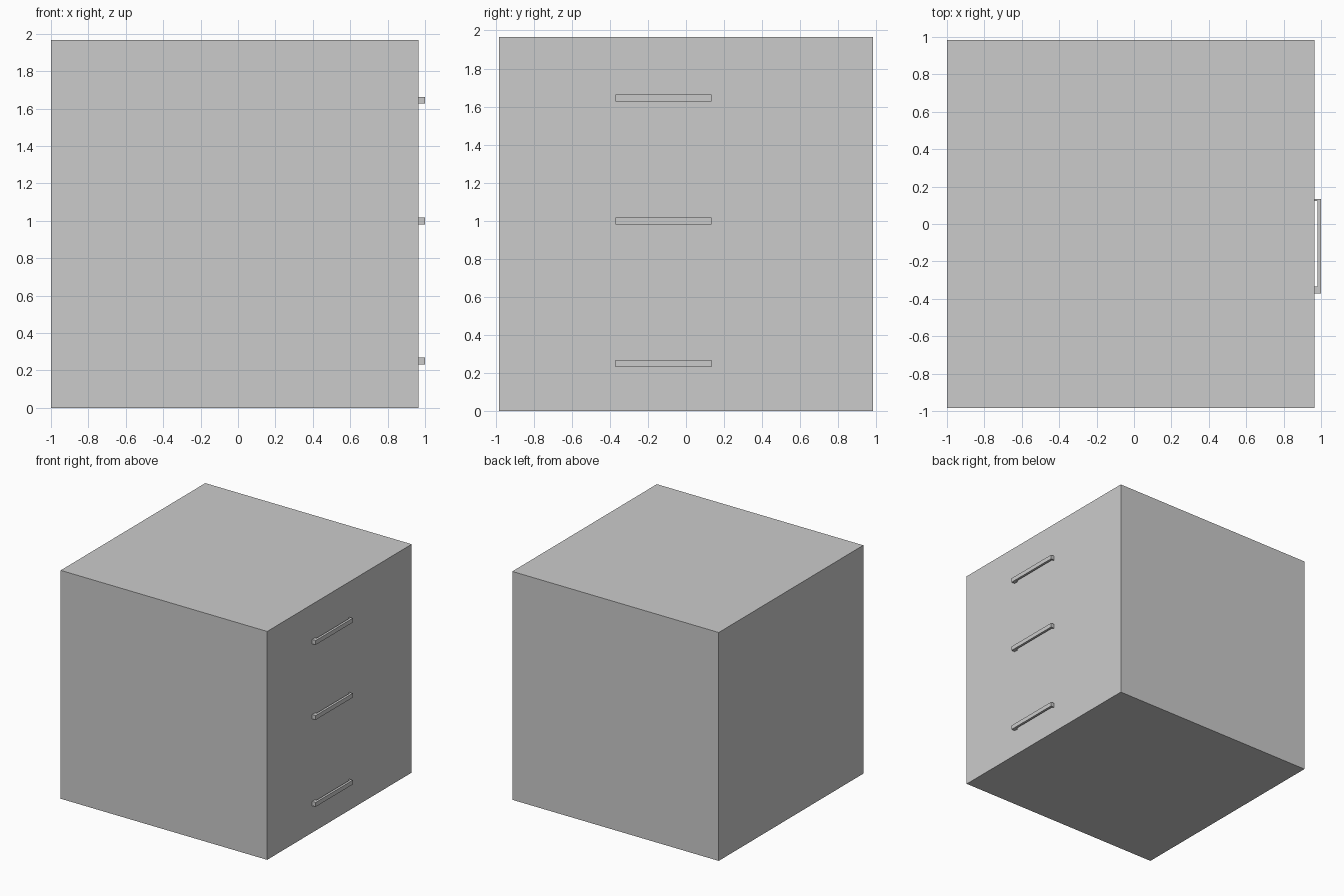
import bpy, bmesh

if "Cube" in bpy.data.objects:
    bpy.data.objects.remove(bpy.data.objects["Cube"])

FRONT_X = 0.966   # drawer face carrying the handles


def make_object(name, bm):
    bmesh.ops.recalc_face_normals(bm, faces=bm.faces)
    mesh = bpy.data.meshes.new(name)
    bm.to_mesh(mesh)
    bm.free()
    obj = bpy.data.objects.new(name, mesh)
    bpy.context.collection.objects.link(obj)
    return obj


def extrude_profile(name, points, z, height):
    bm = bmesh.new()
    face = bm.faces.new([bm.verts.new((x, y, z)) for x, y in points])
    top = bmesh.ops.extrude_face_region(bm, geom=[face])["geom"]
    verts = [g for g in top if isinstance(g, bmesh.types.BMVert)]
    bmesh.ops.translate(bm, verts=verts, vec=(0, 0, height))
    return make_object(name, bm)


# Cabinet body
extrude_profile("cabinet_body",
                [(-1, -0.983), (FRONT_X, -0.983), (FRONT_X, 0.983), (-1, 0.983)],
                0, 1.966)

# Drawer handles: U-shaped bars seen from above, ends touching the face
handle = [(FRONT_X, -0.371), (1.0, -0.371), (1.0, 0.133), (FRONT_X, 0.133),
          (FRONT_X, 0.122), (0.98, 0.122), (0.98, -0.333), (FRONT_X, -0.333)]
for label, z in (("bottom", 0.232), ("middle", 0.980), ("top", 1.626)):
    extrude_profile(label + "_drawer_handle", handle, z, 0.037)
